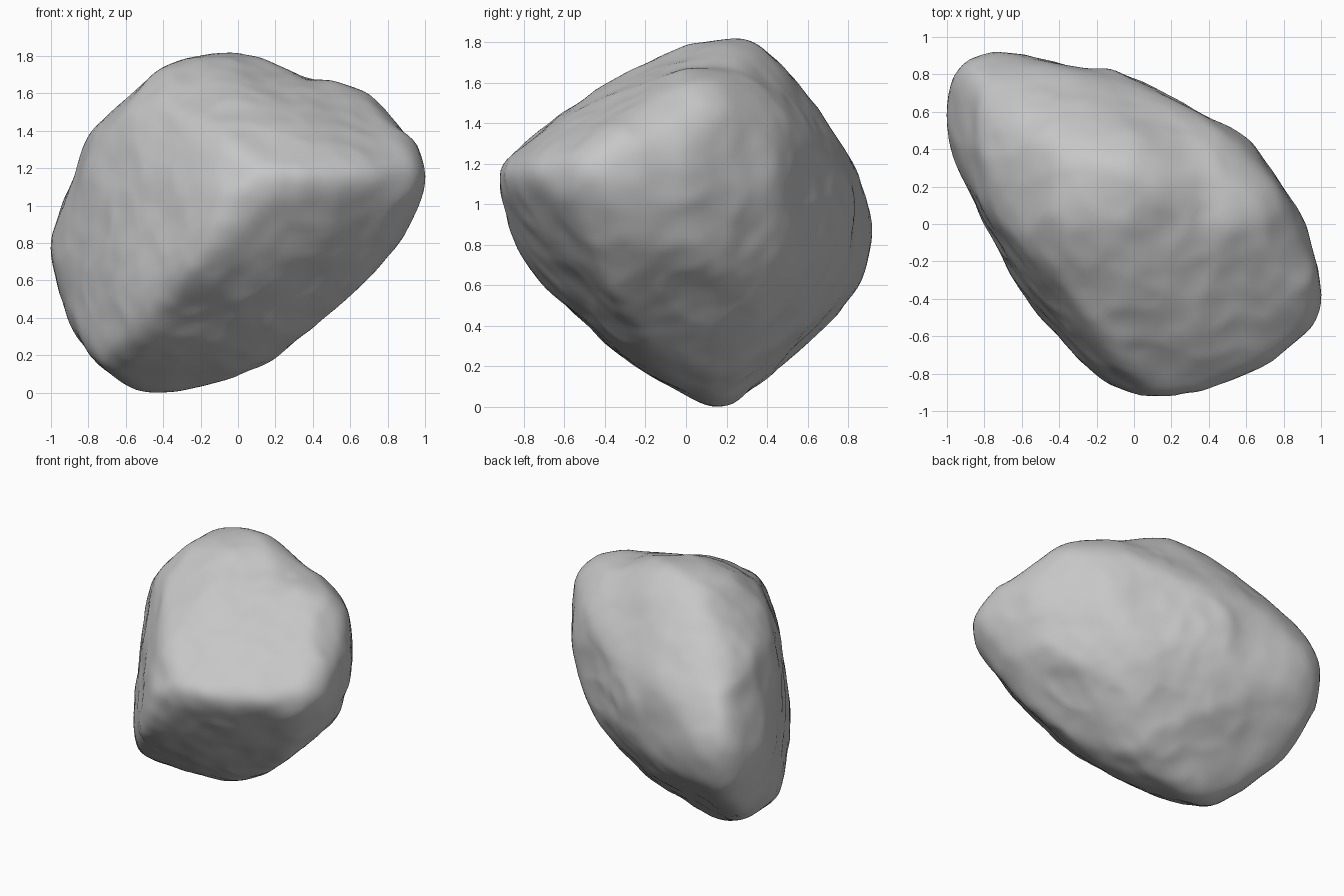
import bpy
import bmesh
from math import sin, cos, exp, radians
from mathutils import Vector, noise
from mathutils.bvhtree import BVHTree

# Remove the default cube only
default_cube = bpy.data.objects.get("Cube")
if default_cube:
    bpy.data.objects.remove(default_cube, do_unlink=True)

BLEND = 60            # higher keeps the ridges between profiles crisper
FULLNESS = .5         # between the flat-faced core and the full shell
GROWTH = 1.034        # makes up for what smoothing wears away
INSET = .97           # how far inside an outline its contact is searched
ORIGIN = Vector()
profiles = []


def add_profile(turn, tilt, points):
    """Store a closed outline lying in a plane turned about z and tilted."""
    a, e = radians(turn), radians(tilt)
    right = Vector((cos(a), sin(a), 0))
    up = Vector((-sin(e) * sin(a), sin(e) * cos(a), cos(e)))
    corners = [Vector(p) for p in points]
    edges = list(zip(corners, corners[1:] + corners[:1]))
    profiles.append((right, up, edges))


def cross(a, b):
    return a.x * b.y - a.y * b.x


def reach(direction, profile):
    """Distance from the centre to the outline along a direction."""
    right, up, edges = profile
    flat = Vector((direction.dot(right), direction.dot(up)))
    best = 0
    for start, end in edges:
        side = end - start
        slope = cross(flat, side)
        if abs(slope) < 1e-7:
            continue
        along = cross(start, flat) / slope
        distance = cross(start, side) / slope
        if -.001 <= along <= 1.001 and distance > best:
            best = distance
    return best or 9


def shell_radius(direction):
    """Soft minimum of all profiles, so facets meet in worn ridges."""
    total = sum(reach(direction, p) ** -BLEND for p in profiles)
    return total ** (-1 / BLEND)


def contact_points(shell):
    """Middle of the shell's depth behind each point along each outline."""
    found = []
    for right, up, edges in profiles:
        axis = right.cross(up)
        for start, end in edges:
            for step in range(4):
                flat = start.lerp(end, step / 4) * INSET
                spot = right * flat.x + up * flat.y
                near = shell.ray_cast(spot + axis * 3, -axis)[0]
                far = shell.ray_cast(spot - axis * 3, axis)[0]
                if near and far:
                    found.append((near + far) / (2 * INSET))
    return found


def weathering(point):
    """Shallow lumps with a few soft creases."""
    lumps = noise.noise(point * 2.6)
    creases = abs(noise.noise(point * 4 + Vector((3, 7, 1))))
    grain = noise.noise(point * 9)
    return .012 * lumps - .014 * creases + .004 * grain


# Outlines of the boulder, measured from its centre
add_profile(0, 0, [
    (-.12, .9), (.16, .88), (.36, .77), (.53, .76), (.73, .67), (.98, .36),
    (.99, .2), (.85, -.08), (.6, -.38), (.15, -.73), (-.3, -.89),
    (-.52, -.88), (-.7, -.78), (-.87, -.54), (-1, -.1), (-.78, .46),
    (-.4, .83)])
add_profile(90, 0, [
    (.25, .9), (.36, .87), (.54, .7), (.8, .32), (.92, -.03), (.84, -.3),
    (.53, -.7), (.32, -.86), (.12, -.89), (-.2, -.7), (-.6, -.44),
    (-.8, -.13), (-.92, .25), (-.83, .43), (-.48, .62), (0, .87)])
add_profile(0, 90, [
    (-.75, .92), (-.28, .81), (-.1, .81), (.2, .66), (.6, .44), (.9, 0),
    (1, -.4), (.93, -.57), (.72, -.74), (.4, -.86), (.05, -.92),
    (-.18, -.84), (-.5, -.5), (-.75, -.05), (-.94, .36), (-1, .6),
    (-.94, .83)])
add_profile(45, 30, [
    (.05, .98), (-.22, .93), (-.5, .67), (-.61, .22), (-.71, -.31),
    (-.6, -.54), (-.22, -.71), (.18, -.67), (.59, -.37), (.77, .12),
    (.65, .48), (.35, .76)])
add_profile(225, 30, [
    (-.39, .85), (-.61, .78), (-.76, .51), (-.74, .05), (-.62, -.27),
    (-.31, -.68), (.18, -1.01), (.33, -1.04), (.54, -.87), (.67, -.5),
    (.71, -.05), (.66, .42), (.56, .61), (.23, .76)])
add_profile(135, -30, [
    (-.03, .88), (.38, .86), (.79, .5), (1.13, .22), (1.26, 0),
    (1.2, -.31), (.93, -.7), (.45, -.91), (.14, -.85), (-.37, -.54),
    (-.81, -.12), (-1.06, .22), (-1.05, .42), (-.81, .69), (-.48, .85)])

# Broad swells and hollows: direction from the centre, spread, height
swells = [
    ((0, .4, .85), .25, .03),         # summit, towards the back
    ((.36, .1, .72), .16, -.015),     # notch beside the summit
    ((.15, 0, .75), .2, -.025),       # hollow across the top
    ((.6, .1, .65), .22, .015),       # shoulder beyond the hollow
    ((0, -.3, .6), .2, .012),         # shelf in front of the hollow
    ((.1, -.55, -.2), .35, .03),      # belly under the front ridge
]

# Full shell: a sphere drawn in to fit every outline
bm = bmesh.new()
bmesh.ops.create_icosphere(bm, subdivisions=6, radius=1)
for vert in bm.verts:
    direction = vert.co.normalized()
    vert.co = direction * shell_radius(direction)
shell_tree = BVHTree.FromBMesh(bm)

# Flat-faced core stretched between the outlines
core = bmesh.new()
for point in contact_points(shell_tree):
    core.verts.new(point)
bmesh.ops.convex_hull(core, input=core.verts)
core_tree = BVHTree.FromBMesh(core)
core.free()

# Settle the surface between core and shell
for vert in bm.verts:
    hit = core_tree.ray_cast(ORIGIN, vert.co.normalized())[0]
    if hit and hit.length < vert.co.length:
        vert.co = hit.lerp(vert.co, FULLNESS)
    vert.co *= GROWTH

# Wear down the ridges, then roughen the surface
for _ in range(6):
    bmesh.ops.smooth_vert(bm, verts=bm.verts, factor=.5,
                          use_axis_x=True, use_axis_y=True, use_axis_z=True)
bm.normal_update()
heights = []
for vert in bm.verts:
    height = weathering(vert.co)
    for centre, spread, rise in swells:
        away = (vert.co.normalized() - Vector(centre).normalized()).length
        height += rise * exp(-(away / spread) ** 2)
    heights.append(height)
for vert, height in zip(bm.verts, heights):
    vert.co += vert.normal * height

# Rest it on the ground, centred
low, high = (Vector([pick(v.co[i] for v in bm.verts) for i in range(3)])
             for pick in (min, max))
middle = (low + high) / 2
bmesh.ops.translate(bm, verts=bm.verts,
                    vec=Vector((-middle.x, -middle.y, -low.z)))

mesh = bpy.data.meshes.new("boulder")
bm.to_mesh(mesh)
bm.free()
boulder = bpy.data.objects.new("boulder", mesh)
bpy.context.collection.objects.link(boulder)

# Plain grey stone
stone = bpy.data.materials.new("grey stone")
stone.use_nodes = True
grey = (.57, .57, .57, 1)
stone.diffuse_color = grey
for node in stone.node_tree.nodes:
    if node.type == "BSDF_PRINCIPLED":
        node.inputs["Base Color"].default_value = grey
        node.inputs["Roughness"].default_value = .9
mesh.materials.append(stone)

# Smooth shading with sharp creases kept
bpy.ops.object.select_all(action="DESELECT")
boulder.select_set(True)
bpy.context.view_layer.objects.active = boulder
bpy.ops.object.shade_smooth_by_angle(angle=radians(30))
